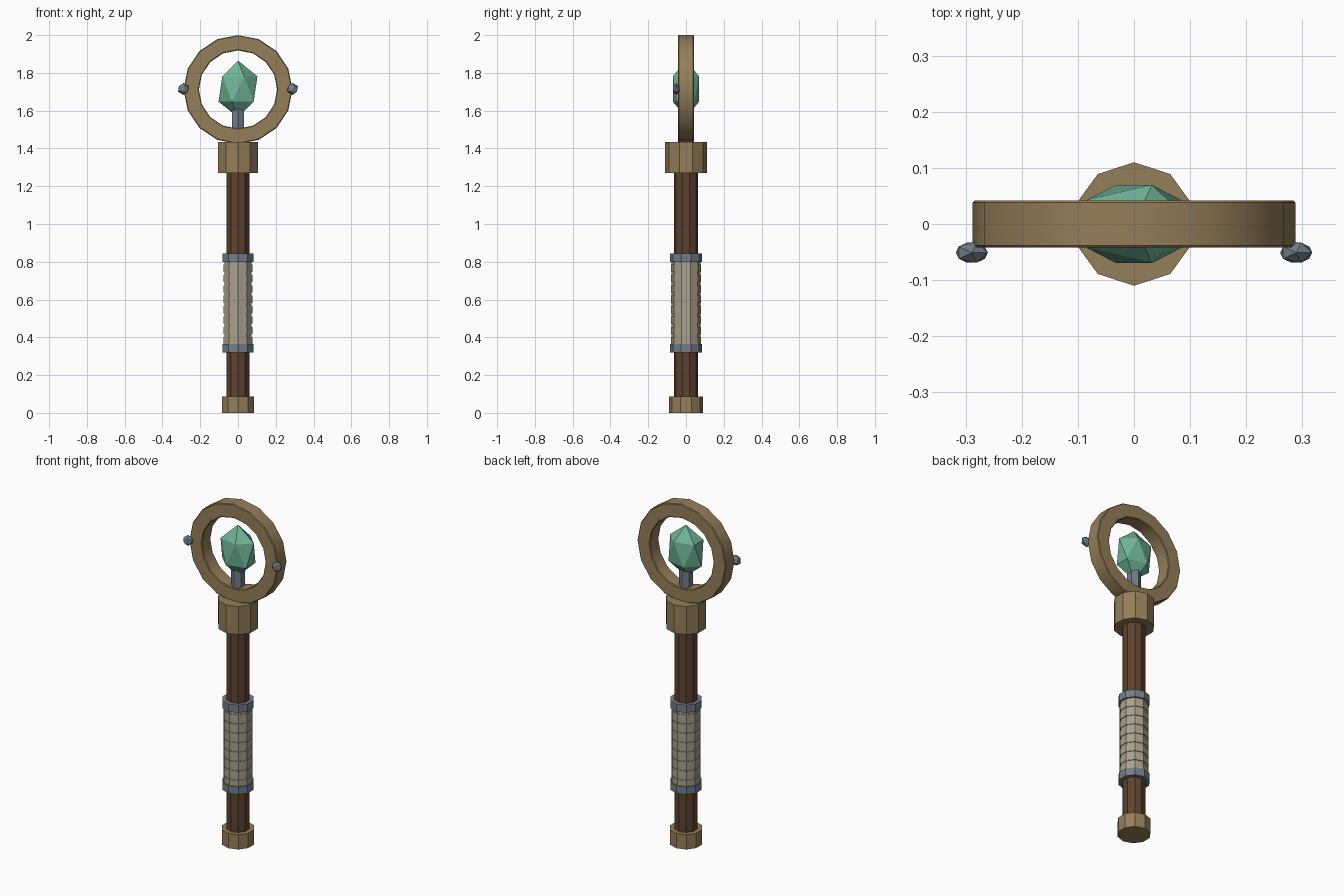
import bpy, math

if "Cube" in bpy.data.objects:
    bpy.data.objects.remove(bpy.data.objects["Cube"])

def material(name, rgb):
    m = bpy.data.materials.new(name)
    m.diffuse_color = (*rgb, 1)
    m.use_nodes = True
    m.node_tree.nodes["Principled BSDF"].inputs["Base Color"].default_value = m.diffuse_color
    return m

BRASS = material("brass", (0.30, 0.21, 0.10))
WOOD = material("wood", (0.11, 0.055, 0.028))
STEEL = material("steel", (0.17, 0.21, 0.25))
WRAP = material("wrap", (0.40, 0.35, 0.26))
GEM = material("gem", (0.16, 0.46, 0.31))

def finish(name, mat):
    ob = bpy.context.object
    ob.name = name
    ob.data.materials.append(mat)
    return ob

def prism(name, r, z0, z1, mat, sides=10):
    bpy.ops.mesh.primitive_cylinder_add(vertices=sides, radius=r, depth=z1 - z0,
                                        location=(0, 0, (z0 + z1) / 2))
    return finish(name, mat)

def crystal(name, loc, scale, mat):
    bpy.ops.mesh.primitive_ico_sphere_add(subdivisions=1, radius=1, location=loc, scale=scale)
    return finish(name, mat)

# Handle
prism("pommel", 0.09, 0, 0.087, BRASS)
prism("shaft", 0.064, 0.04, 1.30, WOOD)
prism("collar", 0.11, 1.27, 1.435, BRASS)

# Wrapped grip with raised bands between two metal bands
prism("grip", 0.076, 0.34, 0.82, WRAP)
count, step = 8, 0.44 / 8
for i in range(count):
    z = 0.362 + i * step
    prism(f"grip_wrap_{i + 1}", 0.08, z, z + step * 0.7, WRAP)
prism("lower_band", 0.086, 0.32, 0.365, STEEL)
prism("upper_band", 0.086, 0.80, 0.845, STEEL)

# Head ring: chamfered rectangular section swept around the y axis
ZC, RO, RI, H, C, N = 1.712, 0.288, 0.207, 0.042, 0.004, 16
profile = [(RO, -H + C), (RO, H - C), (RO - C, H), (RI + C, H),
           (RI, H - C), (RI, -H + C), (RI + C, -H), (RO - C, -H)]
P = len(profile)
verts = [(r * math.cos(a), y, ZC + r * math.sin(a))
         for a in (2 * math.pi * i / N for i in range(N)) for r, y in profile]
faces = [(i * P + j, i * P + (j + 1) % P,
          (i + 1) % N * P + (j + 1) % P, (i + 1) % N * P + j)
         for i in range(N) for j in range(P)]
mesh = bpy.data.meshes.new("head_ring")
mesh.from_pydata(verts, [], [f[::-1] for f in faces])
ring = bpy.data.objects.new("head_ring", mesh)
bpy.context.collection.objects.link(ring)
bpy.ops.object.select_all(action='DESELECT')
ring.select_set(True)
bpy.context.view_layer.objects.active = ring
bpy.ops.object.mode_set(mode='EDIT')
bpy.ops.mesh.select_all(action='SELECT')
bpy.ops.mesh.normals_make_consistent(inside=False)
bpy.ops.object.mode_set(mode='OBJECT')
bpy.ops.object.shade_smooth_by_angle(angle=math.radians(30))
mesh.materials.append(BRASS)

# Gem on its post
prism("gem_post", 0.038, 1.44, 1.61, STEEL, sides=6)
crystal("gem", (0, 0, 1.715), (0.115, 0.082, 0.15), GEM)

# Side studs on the front of the ring
for name, x in (("left_stud", -0.289), ("right_stud", 0.289)):
    crystal(name, (x, -0.051, 1.715), (0.032, 0.021, 0.032), STEEL)
